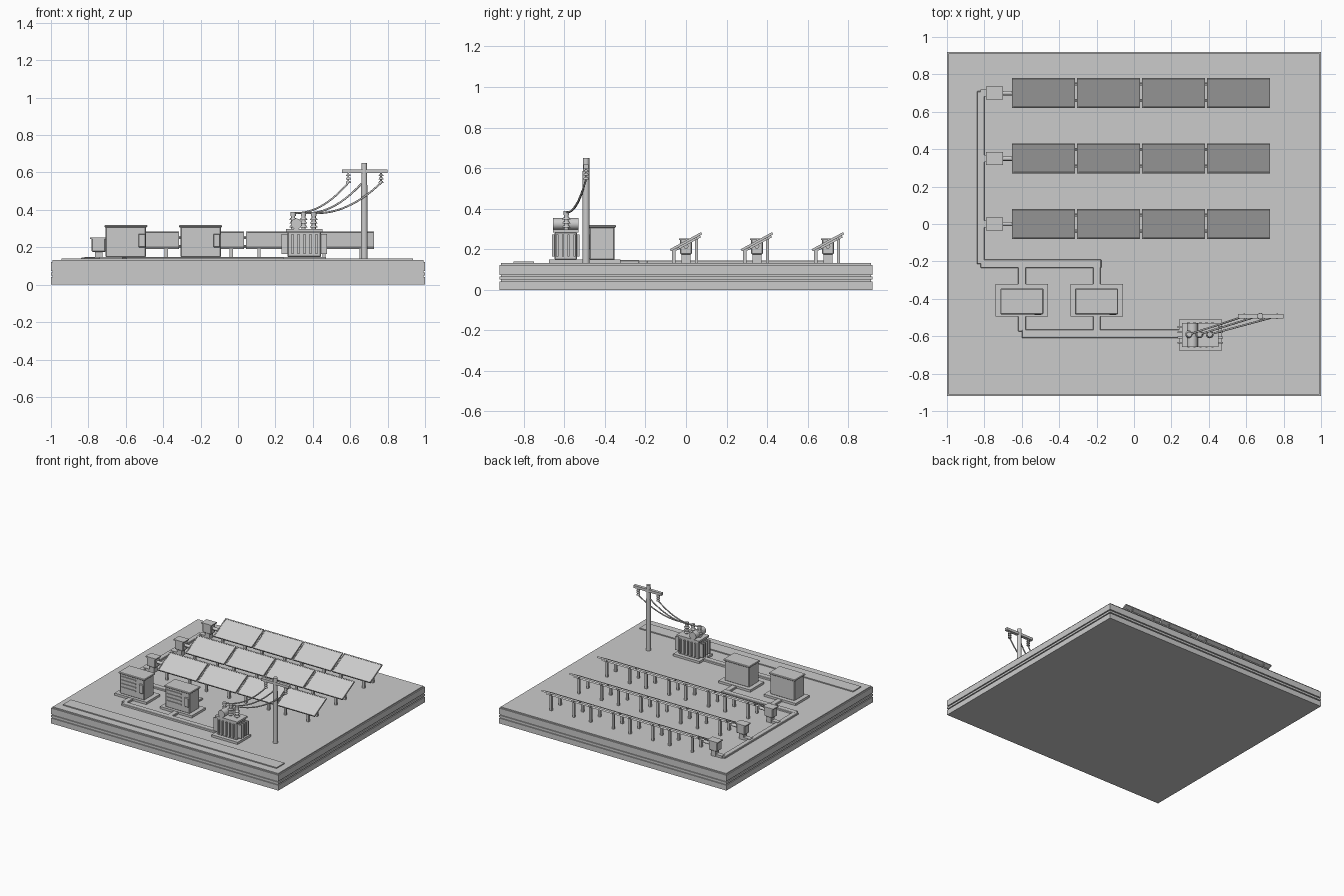
import bpy, math
from mathutils import Vector, Matrix

if "Cube" in bpy.data.objects:
    bpy.data.objects.remove(bpy.data.objects["Cube"])

TOP = 0.131  # ground level on top of the base


def finish(ob, bevel=0.0):
    if bevel:
        m = ob.modifiers.new("bevel", 'BEVEL')
        m.width = bevel
        m.segments = 1
    return ob


def box(name, x0, x1, y0, y1, z0, z1, bevel=0.0):
    bpy.ops.mesh.primitive_cube_add(size=1, location=((x0+x1)/2, (y0+y1)/2, (z0+z1)/2))
    ob = bpy.context.object
    ob.name = name
    ob.data.transform(Matrix.Diagonal((x1-x0, y1-y0, z1-z0, 1)))
    return finish(ob, bevel)


def rod(name, a, b, r, sides=16, r2=None):
    a, b = Vector(a), Vector(b)
    d = b - a
    bpy.ops.mesh.primitive_cone_add(vertices=sides, radius1=r, radius2=r if r2 is None else r2,
                                    depth=d.length, location=(a+b)/2)
    ob = bpy.context.object
    ob.name = name
    ob.rotation_euler = d.to_track_quat('Z', 'Y').to_euler()
    bpy.ops.object.shade_smooth_by_angle(angle=math.radians(40))
    return ob


def wire(name, a, b, sag, r=0.005, n=14):
    a, b = Vector(a), Vector(b)
    cu = bpy.data.curves.new(name, 'CURVE')
    cu.dimensions = '3D'
    cu.bevel_depth = r
    cu.bevel_resolution = 2
    cu.use_fill_caps = True
    sp = cu.splines.new('POLY')
    sp.points.add(n)
    for i, p in enumerate(sp.points):
        t = i / n
        v = a.lerp(b, t)
        v.z -= sag * 4 * t * (1 - t)
        p.co = (*v, 1)
    ob = bpy.data.objects.new(name, cu)
    bpy.context.collection.objects.link(ob)


# layered base
for i, (z0, z1, inset) in enumerate([(0, .042, 0), (.042, .05, .008), (.05, .066, 0),
                                     (.066, .074, .008), (.074, .122, 0), (.122, TOP, .008)]):
    box(f"base_layer_{i}", -1+inset, 1-inset, -.92+inset, .92-inset, z0, z1)
box("access_road", -.945, .935, -.85, -.75, TOP-.005, .139)


# solar rows: each panel is a framed tilted module
TILT = math.radians(28.5)


def tilted_box(name, cx, cy, x0, x1, v0, v1, w0, w1):
    ob = box(name, x0, x1, v0, v1, w0, w1)
    local = ob.location.copy()
    ob.location = Vector((cx, cy, .237)) + Matrix.Rotation(TILT, 3, 'X') @ local
    ob.rotation_euler.x = TILT
    return ob


for row, y in enumerate((0.0, .35, .70)):
    for k in range(4):
        cx = -.483 + .3475 * k
        W, H, t = .168, .088, .007
        n = f"row{row}_panel{k}"
        tilted_box(n + "_glass", cx, y, -W+t, W-t, -H+t, H-t, -.005, .0035)
        for s in (-1, 1):
            xs, ys = sorted((s*W, s*(W-t))), sorted((s*H, s*(H-t)))
            tilted_box(n + "_frame_side", cx, y, *xs, -H, H, -.006, .006)
            tilted_box(n + "_frame_edge", cx, y, -W, W, *ys, -.006, .006)
            # pair of legs, short at front and tall at back
            lx = cx + s * .1
            for ly in (-.06, .052):
                ztop = .229 + ly * math.tan(TILT)
                box(f"row{row}_leg", lx-.009, lx+.009, y+ly-.008, y+ly+.008, TOP-.004, ztop)
            tilted_box(f"row{row}_brace", lx, y, -.007, .007, -.075, .075, -.016, -.006)
    # mounting rails
    for v in (-.05, .05):
        tilted_box(f"row{row}_rail", .035, y, -.67, .67, v-.006, v+.006, -.017, -.005)
    # combiner box, stand and cable fittings
    box("combiner_box", -.783, -.708, y-.03, y+.03, .175, .25, .005)
    box("combiner_lid", -.79, -.70, y-.034, y+.034, .245, .253)
    box("combiner_stand", -.765, -.725, y-.022, y+.022, TOP-.004, .176)
    rod("combiner_cable", (-.71, y, .215), (-.65, y, .215), .012, 12)
    box("combiner_feed", -.82, -.74, y-.018, y+.018, TOP-.004, .149)

# cable trenches
trenches = [(-.84, -.80, -.215, .71), (-.82, -.175, -.235, -.19), (-.62, -.578, -.33, -.23),
            (-.22, -.178, -.33, -.23), (-.62, -.578, -.575, -.48), (-.22, -.178, -.575, -.48),
            (-.60, .245, -.61, -.565)]
for i, c in enumerate(trenches):
    box(f"cable_trench_{i}", *c, TOP-.004, .145 + .0004*i, .003)

# inverter cabinets
for cx in (-.6, -.2):
    box("inverter_pad", cx-.14, cx+.14, -.495, -.322, TOP-.004, .149)
    box("inverter_body", cx-.108, cx+.108, -.475, -.352, .147, .31, .005)
    box("inverter_cap", cx-.115, cx+.115, -.483, -.345, .306, .319, .004)
    for k in range(4):
        z = .2 + .028*k
        box("inverter_vent", cx-.09, cx+.035, -.481, -.47, z-.005, z+.005)
    box("inverter_door_panel", cx+.068, cx+.105, -.487, -.47, .2, .272, .003)

# transformer with fins, conservator and bushings
tx, ty = .355, -.593
box("transformer_pad", tx-.115, tx+.115, ty-.083, ty+.083, TOP-.004, .149)
box("transformer_tank", tx-.09, tx+.09, ty-.056, ty+.056, .147, .285, .006)
box("transformer_lid", tx-.098, tx+.098, ty-.064, ty+.064, .283, .298)
for s in (-1, 1):
    for k in range(4):
        fy = ty - .042 + .028*k
        xs = sorted((tx + s*.085, tx + s*.122))
        box("side_fin", *xs, fy-.005, fy+.005, .165, .272)
    for k in range(5):
        fx = tx - .064 + .032*k
        ys = sorted((ty + s*.05, ty + s*.068))
        box("face_fin", fx-.005, fx+.005, *ys, .165, .272)
rod("conservator", (.312, ty-.064, .325), (.312, ty+.064, .325), .029, 16)

heads = [(.295, .59, .545), (.35, .66, .54), (.405, .765, .545)]
py = -.493
for i, (bx, ax, az) in enumerate(heads):
    by = -.59
    rod("bushing_core", (bx, by, .295), (bx, by, .37), .011, 12)
    for z in (.312, .332, .352):
        rod("bushing_shed", (bx, by, z-.005), (bx, by, z+.005), .021, 14, .015)
    rod("bushing_terminal", (bx, by, .368), (bx, by, .388), .014, 12)
    wire(f"power_line_{i}", (bx, by, .383), (ax, py, az), .045)

# utility pole, crossarm and hanging insulators
rod("utility_pole", (.675, py, TOP-.004), (.675, py, .65), .018, 14, .016)
box("crossarm", .555, .80, py-.012, py+.012, .597, .617)
for ax in (.59, .765):
    rod("insulator_stem", (ax, py, .54), (ax, py, .6), .005, 10)
    for z in (.55, .568, .585):
        rod("insulator_disc", (ax, py, z-.005), (ax, py, z+.005), .014, 14, .01)
